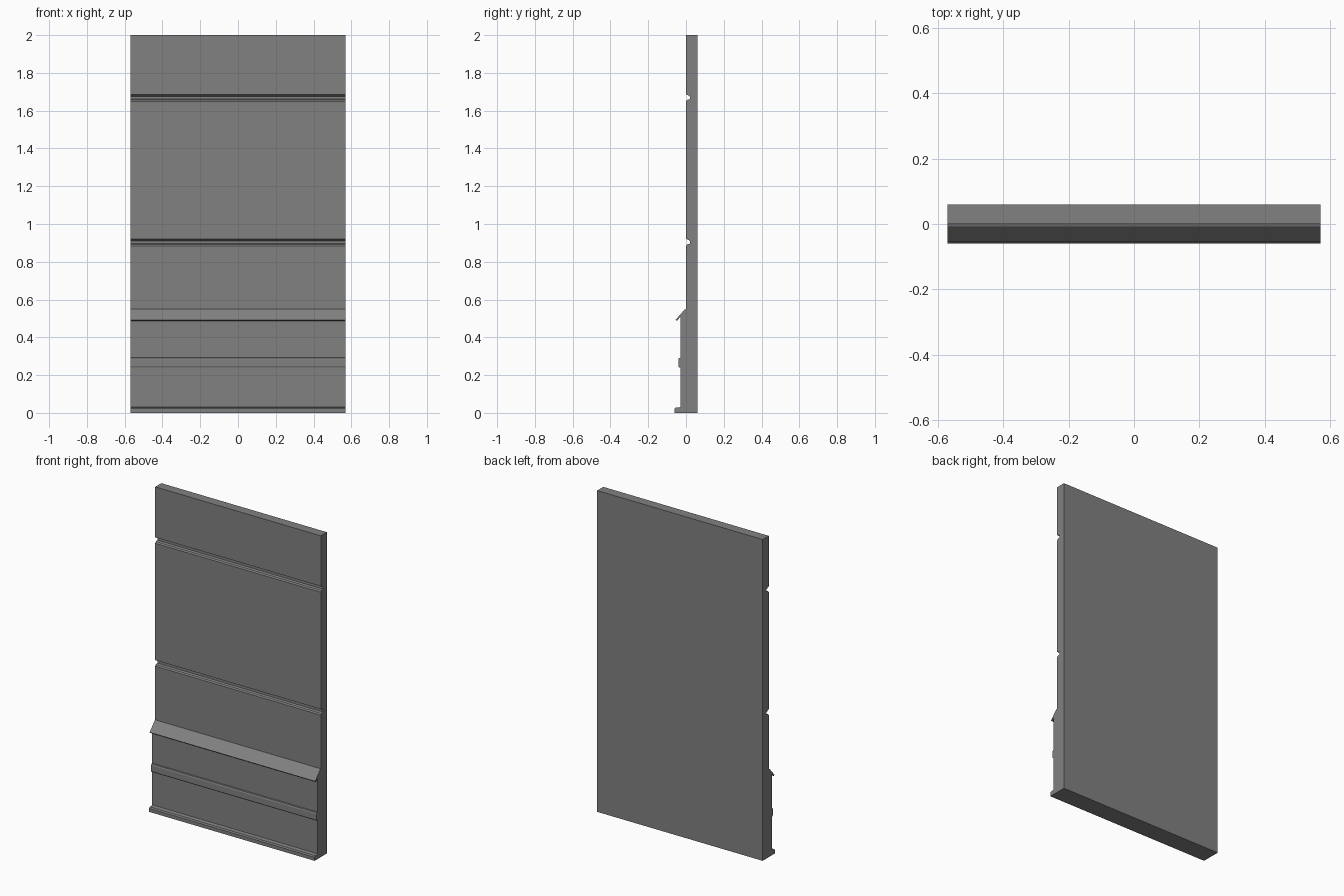
import bpy, bmesh

if "Cube" in bpy.data.objects:
    bpy.data.objects.remove(bpy.data.objects["Cube"])

HALF_WIDTH = 0.57
FRONT, BACK, LOWER = 0.0, 0.06, -0.03


def groove(z):
    """Horizontal groove with splayed sides and a flat bottom, listed upwards as (y, z)."""
    return [(FRONT, z - 0.02), (0.006, z - 0.012), (0.02, z - 0.008),
            (0.02, z + 0.006), (0.012, z + 0.012), (FRONT, z + 0.017)]


# Skirting foot with a chamfered top edge
foot = [(-0.06, 0), (-0.06, 0.022), (-0.054, 0.029), (-0.038, 0.029), (LOWER, 0.032)]

# Raised bead across the lower cladding
bead = [(LOWER, 0.241), (-0.038, 0.241), (-0.041, 0.248),
        (-0.041, 0.282), (-0.038, 0.29), (LOWER, 0.292)]

# Sloping drip cap over the lower cladding
cap = [(LOWER, 0.508), (-0.048, 0.487), (-0.055, 0.493), (-0.007, 0.547), (FRONT, 0.55)]

# Full wall section, up the front and closed down the flat back
profile = (foot + bead + cap + groove(0.904) + groove(1.669)
           + [(FRONT, 2.0), (BACK, 2.0), (BACK, 0)])

# Extrude the section across the width
bm = bmesh.new()
face = bm.faces.new([bm.verts.new((-HALF_WIDTH, y, z)) for y, z in profile])
result = bmesh.ops.extrude_face_region(bm, geom=[face], use_keep_orig=True)
moved = [v for v in result["geom"] if isinstance(v, bmesh.types.BMVert)]
bmesh.ops.translate(bm, verts=moved, vec=(2 * HALF_WIDTH, 0, 0))
bmesh.ops.recalc_face_normals(bm, faces=bm.faces)

mesh = bpy.data.meshes.new("wall_panel")
bm.to_mesh(mesh)
bm.free()
panel = bpy.data.objects.new("wall_panel", mesh)
bpy.context.collection.objects.link(panel)

# Dark grey finish
finish = bpy.data.materials.new("dark_grey")
finish.diffuse_color = (0.22, 0.22, 0.22, 1)
finish.use_nodes = True
finish.node_tree.nodes["Principled BSDF"].inputs["Base Color"].default_value = finish.diffuse_color
mesh.materials.append(finish)
